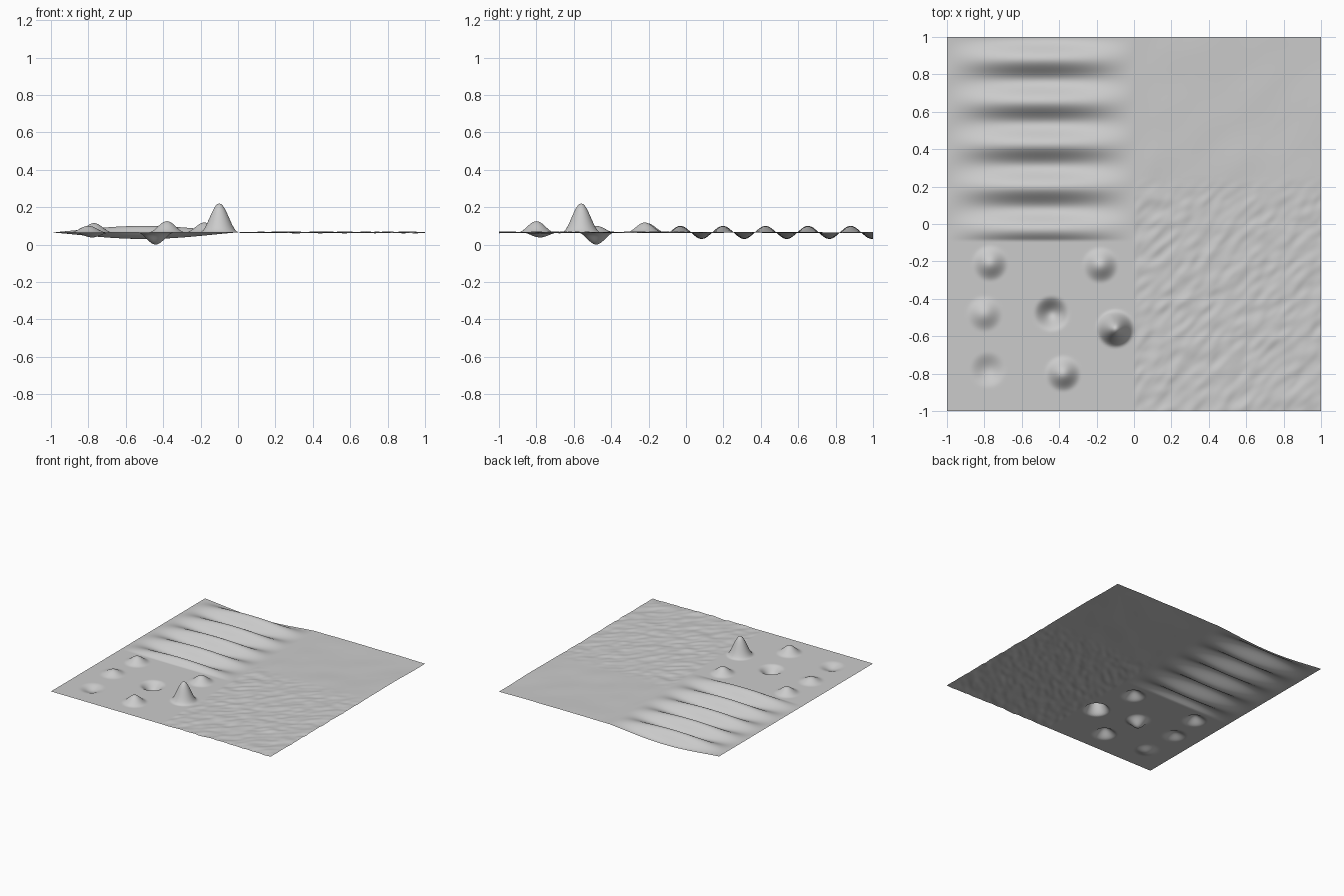
import bpy
import bmesh
from math import cos, sin, pi, hypot
from mathutils import Vector, noise

cube = bpy.data.objects.get("Cube")
if cube:
    bpy.data.objects.remove(cube, do_unlink=True)

BASE = 0.065
PERIOD = 0.2275
# Round bumps and pits: x, y, height, radius
BUMPS = [
    (-0.10, -0.56, 0.155, 0.105),
    (-0.38, -0.80, 0.06, 0.10),
    (-0.44, -0.48, -0.065, 0.10),
    (-0.77, -0.21, 0.05, 0.10),
    (-0.18, -0.22, 0.053, 0.10),
    (-0.80, -0.48, 0.035, 0.10),
    (-0.78, -0.78, -0.027, 0.10),
]


def bump_height(x, y):
    total = 0
    for cx, cy, height, radius in BUMPS:
        d = hypot(x - cx, y - cy)
        if d < radius:
            total += height * (1 + cos(pi * d / radius)) / 2
    return total


def ripple_height(x, y):
    start = -0.03 - PERIOD / 4
    if x > 0 or y < start:
        return 0
    return 0.035 * sin(-pi * x) ** 1.2 * sin(2 * pi * (y - start) / PERIOD)


def rough_height(x, y):
    # Diagonal grain, coarse at the front and faint at the back
    if x < 0:
        return 0
    along, across = x + y, y - x
    fade = min(1, max(0, (0.25 - y) / 0.12)) * min(1, x / 0.02)
    grain = noise.noise(Vector((along * 8, across * 17, 0.5)))
    swell = noise.noise(Vector((along * 2.5, across * 4, 3.5)))
    return 0.006 * grain * fade + 0.004 * swell * min(1, x / 0.1) * (1 - fade)


# Ground sheet, shaped by the height rules
bm = bmesh.new()
bmesh.ops.create_grid(bm, x_segments=200, y_segments=200, size=1)
for v in bm.verts:
    x, y = v.co.x, v.co.y
    v.co.z = BASE + bump_height(x, y) + ripple_height(x, y) + rough_height(x, y)
mesh = bpy.data.meshes.new("terrain_sheet")
bm.to_mesh(mesh)
bm.free()
mesh.shade_smooth()
sheet = bpy.data.objects.new("terrain_sheet", mesh)
bpy.context.collection.objects.link(sheet)

# Plain grey surface
grey = bpy.data.materials.new("plain_grey")
grey.use_nodes = True
colour = (0.6, 0.6, 0.6, 1)
grey.diffuse_color = colour
grey.node_tree.nodes["Principled BSDF"].inputs["Base Color"].default_value = colour
mesh.materials.append(grey)
